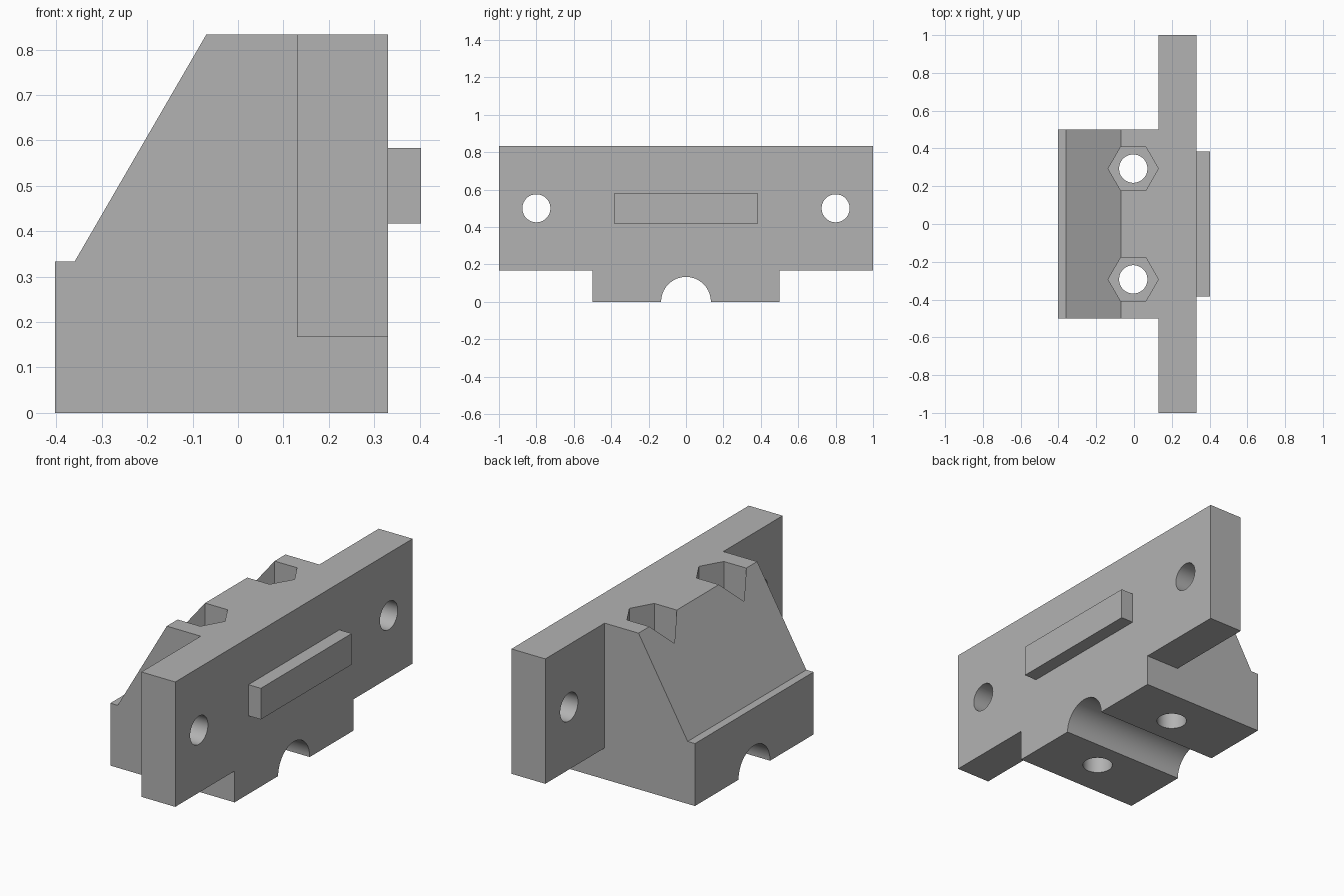
import bpy
import bmesh
import math

if "Cube" in bpy.data.objects:
    bpy.data.objects.remove(bpy.data.objects["Cube"])

grey = bpy.data.materials.new("plain_grey")
grey.diffuse_color = (0.45, 0.45, 0.45, 1)
grey.use_nodes = True
grey.node_tree.nodes["Principled BSDF"].inputs["Base Color"].default_value = grey.diffuse_color


def link(name, bm):
    bmesh.ops.recalc_face_normals(bm, faces=bm.faces)
    mesh = bpy.data.meshes.new(name)
    bm.to_mesh(mesh)
    bm.free()
    mesh.materials.append(grey)
    obj = bpy.data.objects.new(name, mesh)
    bpy.context.collection.objects.link(obj)
    return obj


def prism(name, points, offset):
    """Extrude a closed outline of 3D points by an offset vector."""
    bm = bmesh.new()
    face = bm.faces.new([bm.verts.new(p) for p in points])
    out = bmesh.ops.extrude_face_region(bm, geom=[face], use_keep_orig=True)
    verts = [g for g in out["geom"] if isinstance(g, bmesh.types.BMVert)]
    bmesh.ops.translate(bm, verts=verts, vec=offset)
    return link(name, bm)


def box(name, x0, x1, y, z0, z1):
    return prism(name, [(x0, -y, z0), (x1, -y, z0), (x1, -y, z1), (x0, -y, z1)], (0, 2 * y, 0))


def ring(radius, sides):
    steps = [2 * math.pi * i / sides for i in range(sides)]
    return [(radius * math.cos(a), radius * math.sin(a)) for a in steps]


def bore_x(name, y, z, radius):
    return prism(name, [(-0.6, y + a, z + b) for a, b in ring(radius, 64)], (1.2, 0, 0))


def bore_z(name, x, y, z, radius, sides):
    return prism(name, [(x + a, y + b, z) for a, b in ring(radius, sides)], (0, 0, 1.2))


def combine(obj, other, operation):
    mod = obj.modifiers.new(operation, 'BOOLEAN')
    mod.operation = operation
    mod.solver = 'EXACT'
    mod.object = other
    bpy.context.view_layer.objects.active = obj
    bpy.ops.object.modifier_apply(modifier=mod.name)
    bpy.data.objects.remove(other)


# Sloped clamp body
outline = [(-0.403, 0), (0.33, 0), (0.33, 0.833), (-0.07, 0.833), (-0.36, 0.333), (-0.403, 0.333)]
bracket = prism("clamp_bracket", [(x, -0.5, z) for x, z in outline], (0, 1, 0))

# Wide mounting plate and locating rib
combine(bracket, box("mounting_plate", 0.13, 0.33, 1.0, 0.167, 0.833), 'UNION')
combine(bracket, box("locating_rib", 0.32, 0.403, 0.383, 0.417, 0.583), 'UNION')

# Rod groove along the underside
combine(bracket, bore_x("rod_groove", 0, 0, 0.133), 'DIFFERENCE')

# Plate holes, vertical bolt holes and hexagonal nut pockets
for side in (-1, 1):
    combine(bracket, bore_x("plate_hole", side * 0.8, 0.5, 0.075), 'DIFFERENCE')
    combine(bracket, bore_z("bolt_hole", -0.004, side * 0.293, -0.1, 0.075, 64), 'DIFFERENCE')
    combine(bracket, bore_z("nut_pocket", -0.004, side * 0.293, 0.333, 0.133, 6), 'DIFFERENCE')

# Smooth round bores, sharp flat edges
bpy.ops.object.select_all(action='DESELECT')
bracket.select_set(True)
bpy.context.view_layer.objects.active = bracket
bpy.ops.object.shade_smooth_by_angle(angle=math.radians(25))
